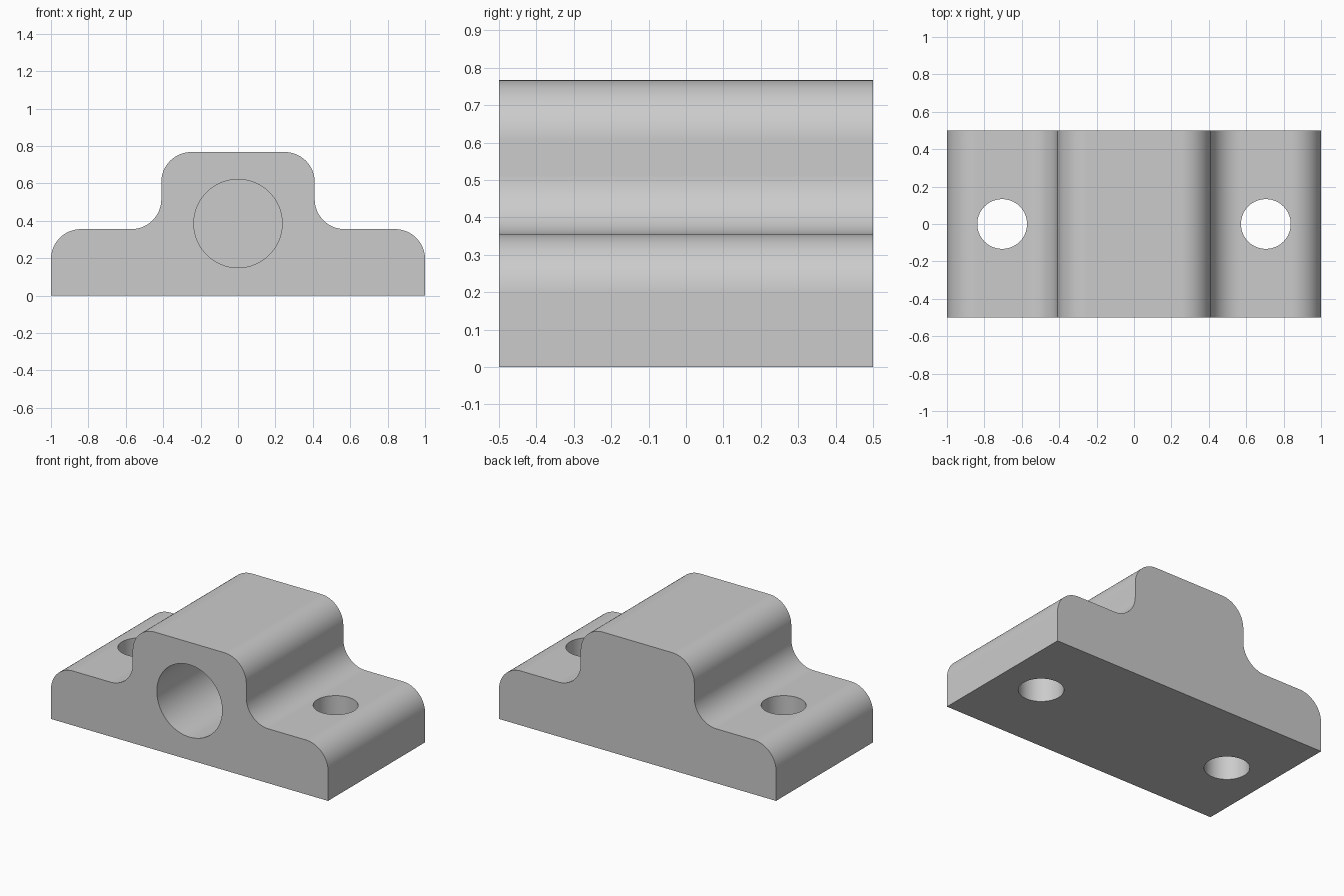
import bpy
import bmesh
from math import cos, sin, pi
from mathutils import Matrix

cube = bpy.data.objects.get("Cube")
if cube:
    bpy.data.objects.remove(cube, do_unlink=True)

DEPTH = 1.0
BASE_HEIGHT, TOP_HEIGHT = 0.355, 0.767
BASE_HALF, HUMP_HALF = 1.0, 0.41
FILLET = 0.16
BORE_RADIUS, BORE_Z, BORE_DEPTH = 0.236, 0.385, 0.8
BOLT_RADIUS, BOLT_X = 0.133, 0.705
STEPS = 16

grey = bpy.data.materials.new("plain_grey")
grey.use_nodes = True
colour = (0.6, 0.6, 0.6, 1)
grey.diffuse_color = colour
grey.node_tree.nodes["Principled BSDF"].inputs["Base Color"].default_value = colour


def make_object(name, bm):
    bmesh.ops.recalc_face_normals(bm, faces=bm.faces)
    mesh = bpy.data.meshes.new(name)
    bm.to_mesh(mesh)
    bm.free()
    mesh.materials.append(grey)
    obj = bpy.data.objects.new(name, mesh)
    bpy.context.collection.objects.link(obj)
    return obj


def arc(cx, cz, start, end):
    angles = [start + (end - start) * i / STEPS for i in range(STEPS + 1)]
    return [(cx + FILLET * cos(a), cz + FILLET * sin(a)) for a in angles]


def cutter(name, radius, length, matrix):
    bm = bmesh.new()
    bmesh.ops.create_cone(bm, cap_ends=True, segments=96, radius1=radius,
                          radius2=radius, depth=length, matrix=matrix)
    obj = make_object(name, bm)
    obj.hide_render = True
    return obj


# Half outline: foot corner, inner fillet, hump corner
half = [(BASE_HALF, 0)]
half += arc(BASE_HALF - FILLET, BASE_HEIGHT - FILLET, 0, pi / 2)
half += arc(HUMP_HALF + FILLET, BASE_HEIGHT + FILLET, 1.5 * pi, pi)
half += arc(HUMP_HALF - FILLET, TOP_HEIGHT - FILLET, 0, pi / 2)
outline = half + [(-x, z) for x, z in reversed(half)]

# Solid block extruded front to back
bm = bmesh.new()
face = bm.faces.new([bm.verts.new((x, -DEPTH / 2, z)) for x, z in outline])
ext = bmesh.ops.extrude_face_region(bm, geom=[face], use_keep_orig=True)
verts = [g for g in ext["geom"] if isinstance(g, bmesh.types.BMVert)]
bmesh.ops.translate(bm, verts=verts, vec=(0, DEPTH, 0))
block = make_object("bearing_block", bm)

# Blind bore from the front and two through bolt holes
overshoot = 0.1
bore_y = -DEPTH / 2 + (BORE_DEPTH - overshoot) / 2
cutters = [cutter("bore_cutter", BORE_RADIUS, BORE_DEPTH + overshoot,
                  Matrix.Translation((0, bore_y, BORE_Z)) @ Matrix.Rotation(pi / 2, 4, 'X'))]
for side, name in ((1, "left"), (-1, "right")):
    cutters.append(cutter(name + "_bolt_cutter", BOLT_RADIUS, 2 * TOP_HEIGHT,
                          Matrix.Translation((side * BOLT_X, 0, BASE_HEIGHT / 2))))

bpy.ops.object.select_all(action='DESELECT')
block.select_set(True)
bpy.context.view_layer.objects.active = block
for tool in cutters:
    cut = block.modifiers.new(tool.name, 'BOOLEAN')
    cut.operation = 'DIFFERENCE'
    cut.solver = 'EXACT'
    cut.object = tool
    bpy.ops.object.modifier_apply(modifier=cut.name)
    bpy.data.objects.remove(tool, do_unlink=True)

# Smooth fillets and bores, crisp edges, flat large faces
bpy.ops.object.shade_smooth_by_angle(angle=pi / 6)
weighted = block.modifiers.new("flat_faces", 'WEIGHTED_NORMAL')
weighted.keep_sharp = True
